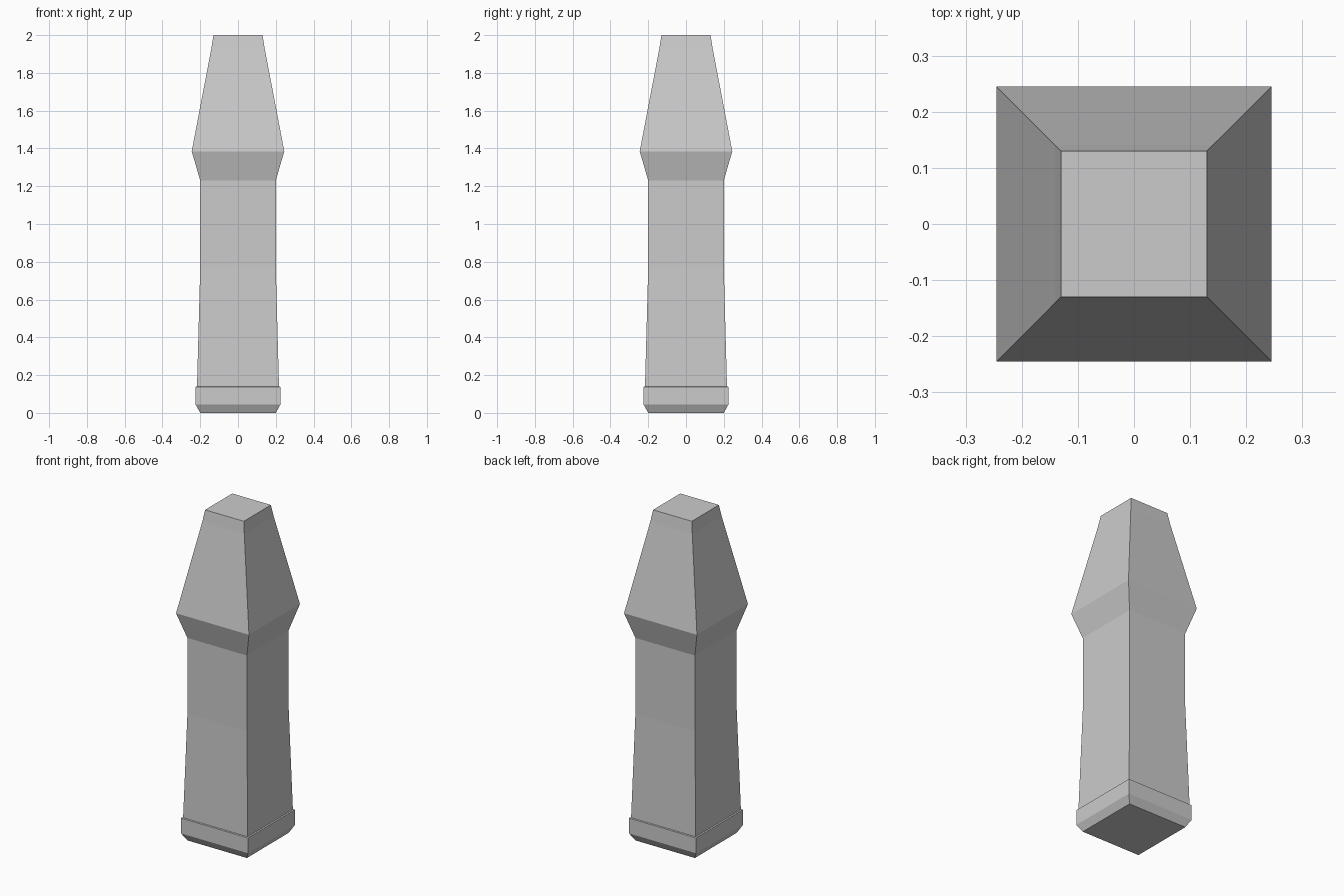
import bpy, bmesh

if "Cube" in bpy.data.objects:
    bpy.data.objects.remove(bpy.data.objects["Cube"])


def square_loft(name, profile, cap_bottom=False, cap_top=False):
    """Skin a stack of square rings given as (half_width, z)."""
    bm = bmesh.new()
    rings = [[bm.verts.new((sx * h, sy * h, z))
              for sx, sy in ((-1, -1), (1, -1), (1, 1), (-1, 1))]
             for h, z in profile]
    for low, high in zip(rings, rings[1:]):
        for i in range(4):
            j = (i + 1) % 4
            bm.faces.new((low[i], low[j], high[j], high[i]))
    if cap_bottom:
        bm.faces.new(rings[0][::-1])
    if cap_top:
        bm.faces.new(rings[-1])
    mesh = bpy.data.meshes.new(name)
    bm.to_mesh(mesh)
    bm.free()
    obj = bpy.data.objects.new(name, mesh)
    bpy.context.collection.objects.link(obj)
    return obj


# Chamfered foot with a small ledge on top
square_loft("base_collar", [(0.20, 0), (0.225, 0.045), (0.225, 0.138), (0.217, 0.14)],
            cap_bottom=True)

# Shaft: tapered lower half, straight upper half
square_loft("post_shaft", [(0.217, 0.14), (0.20, 0.77), (0.20, 1.23)])

# Flared head narrowing to a flat top
square_loft("post_head", [(0.20, 1.23), (0.245, 1.385), (0.141, 1.93), (0.13, 2.0)],
            cap_top=True)
